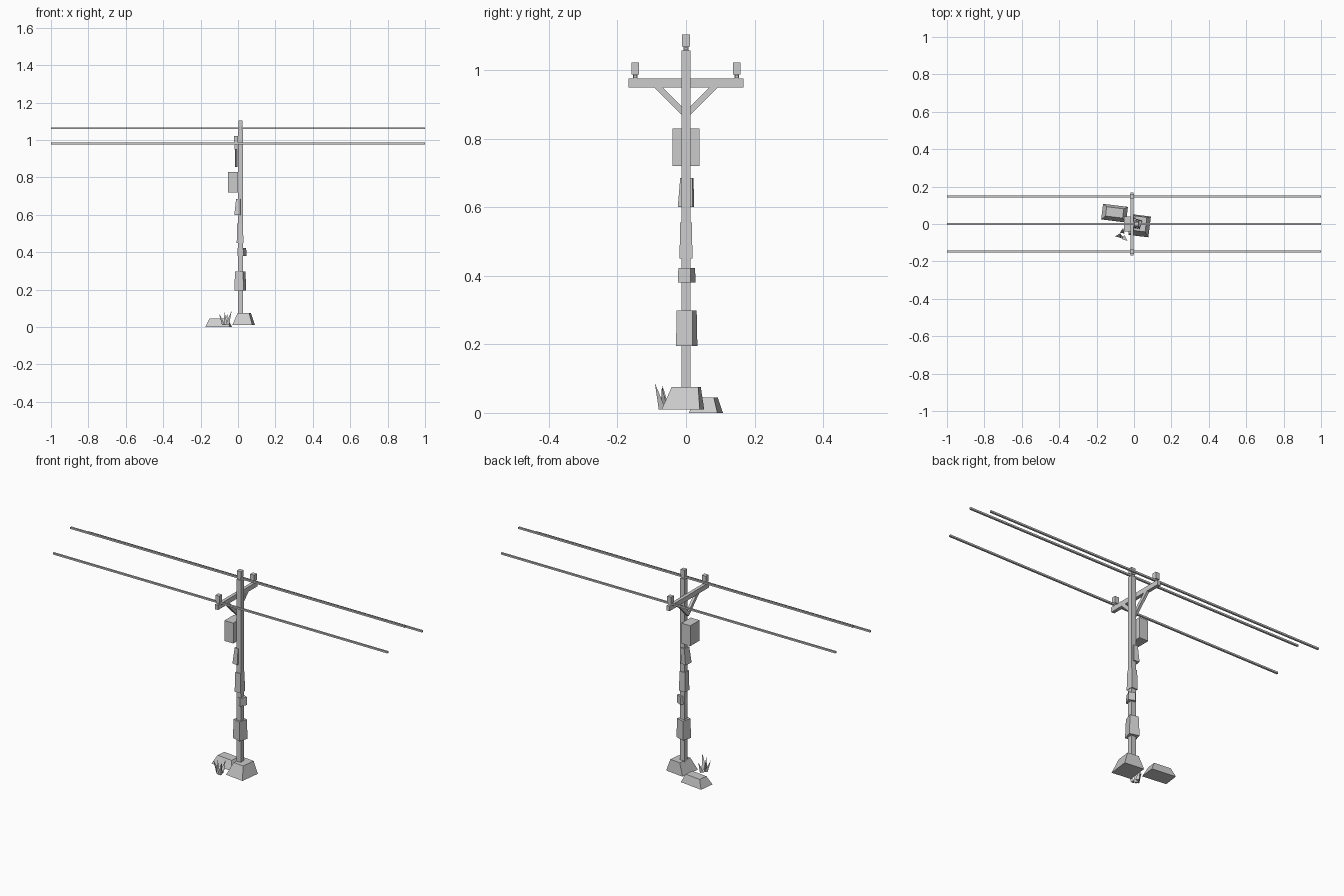
import bpy, bmesh, math
from mathutils import Matrix, Vector

if "Cube" in bpy.data.objects:
    bpy.data.objects.remove(bpy.data.objects["Cube"])


def finish(name, bm):
    bmesh.ops.recalc_face_normals(bm, faces=bm.faces)
    me = bpy.data.meshes.new(name)
    bm.to_mesh(me)
    bm.free()
    ob = bpy.data.objects.new(name, me)
    bpy.context.collection.objects.link(ob)
    return ob


def block(name, x, y, z0, z1, sx, sy, tx=None, ty=None, turn=0, shift=(0, 0)):
    """Box with an optional differently sized, shifted top, turned about z."""
    tx, ty = tx or sx, ty or sy
    bm = bmesh.new()
    bmesh.ops.create_cube(bm, size=1)
    for v in bm.verts:
        top = v.co.z > 0
        v.co.x = v.co.x * (tx if top else sx) + (shift[0] if top else 0)
        v.co.y = v.co.y * (ty if top else sy) + (shift[1] if top else 0)
        v.co.z = z1 if top else z0
    bm.transform(Matrix.Translation((x, y, 0)) @ Matrix.Rotation(math.radians(turn), 4, 'Z'))
    return finish(name, bm)


def prism_yz(name, pts, x0, x1):
    """Extrude a y-z outline along x."""
    bm = bmesh.new()
    face = bm.faces.new([bm.verts.new((x0, y, z)) for y, z in pts])
    out = bmesh.ops.extrude_face_region(bm, geom=[face])['geom']
    for v in out:
        if isinstance(v, bmesh.types.BMVert):
            v.co.x = x1
    return finish(name, bm)


def blade(name, base, tip, width):
    """Three-sided grass spike."""
    bm = bmesh.new()
    b, t = Vector(base), Vector(tip)
    out = Vector((t.x - b.x, t.y - b.y, 0)).normalized()
    side = Vector((-out.y, out.x, 0))
    ring = [bm.verts.new(p) for p in (b + side * width / 2, b - side * width / 2, b + out * width * 0.6)]
    top = bm.verts.new(t)
    bm.faces.new(ring)
    for i in range(3):
        bm.faces.new((ring[i], ring[(i + 1) % 3], top))
    return finish(name, bm)


PX, AX = 0.013, -0.011   # pole and crossarm x positions

# Pole and crossarm
block("pole", PX, 0, 0.01, 1.057, 0.027, 0.027)
block("crossarm", AX, 0, 0.949, 0.975, 0.018, 0.336)

# Diagonal braces
for s, side in ((-1, "left"), (1, "right")):
    prism_yz("brace_" + side,
             [(s * 0.096, 0.952), (s * 0.07, 0.952), (0, 0.882), (0, 0.856)], -0.016, -0.002)

# Insulators and wires
for name, x, y, z in (("left", AX, -0.148, 0.975), ("right", AX, 0.148, 0.975), ("top", PX, 0, 1.057)):
    block("insulator_neck_" + name, x, y, z - 0.002, z + 0.014, 0.014, 0.014)
    block("insulator_" + name, x, y, z + 0.012, z + 0.047, 0.023, 0.023)
    block("wire_" + name, 0, y, z + 0.002, z + 0.011, 2.0, 0.010)

# Transformer box
block("transformer_box", -0.027, 0, 0.72, 0.83, 0.053, 0.079)

# Sleeves and small boxes on the pole
block("upper_box", -0.001, 0.0, 0.60, 0.685, 0.032, 0.044, 0.022, 0.036, -8, (0.004, 0.003))
block("pole_sleeve", 0.011, 0, 0.45, 0.555, 0.036, 0.038, 0.031, 0.034)
block("small_box", 0.021, 0.002, 0.38, 0.423, 0.036, 0.041, 0.032, 0.039, -24)
block("lower_box", 0.012, 0.002, 0.195, 0.298, 0.052, 0.050, 0.044, 0.048, -16)

# Footing and rock
block("footing", 0.030, -0.009, 0.01, 0.075, 0.108, 0.112, 0.062, 0.078, -7, (0.002, 0.01))
block("rock", -0.104, 0.058, 0.0, 0.045, 0.134, 0.084, 0.092, 0.050, -7, (0.0, 0.004))

# Grass tuft
tips = [(-0.102, -0.066, 0.074), (-0.034, -0.091, 0.088), (-0.058, -0.022, 0.07), (-0.072, -0.07, 0.082)]
for i, tip in enumerate(tips):
    base = (-0.064 + (tip[0] + 0.064) * 0.15, -0.06 + (tip[1] + 0.06) * 0.3, 0.01)
    blade("grass_blade_%d" % (i + 1), base, tip, 0.026)
